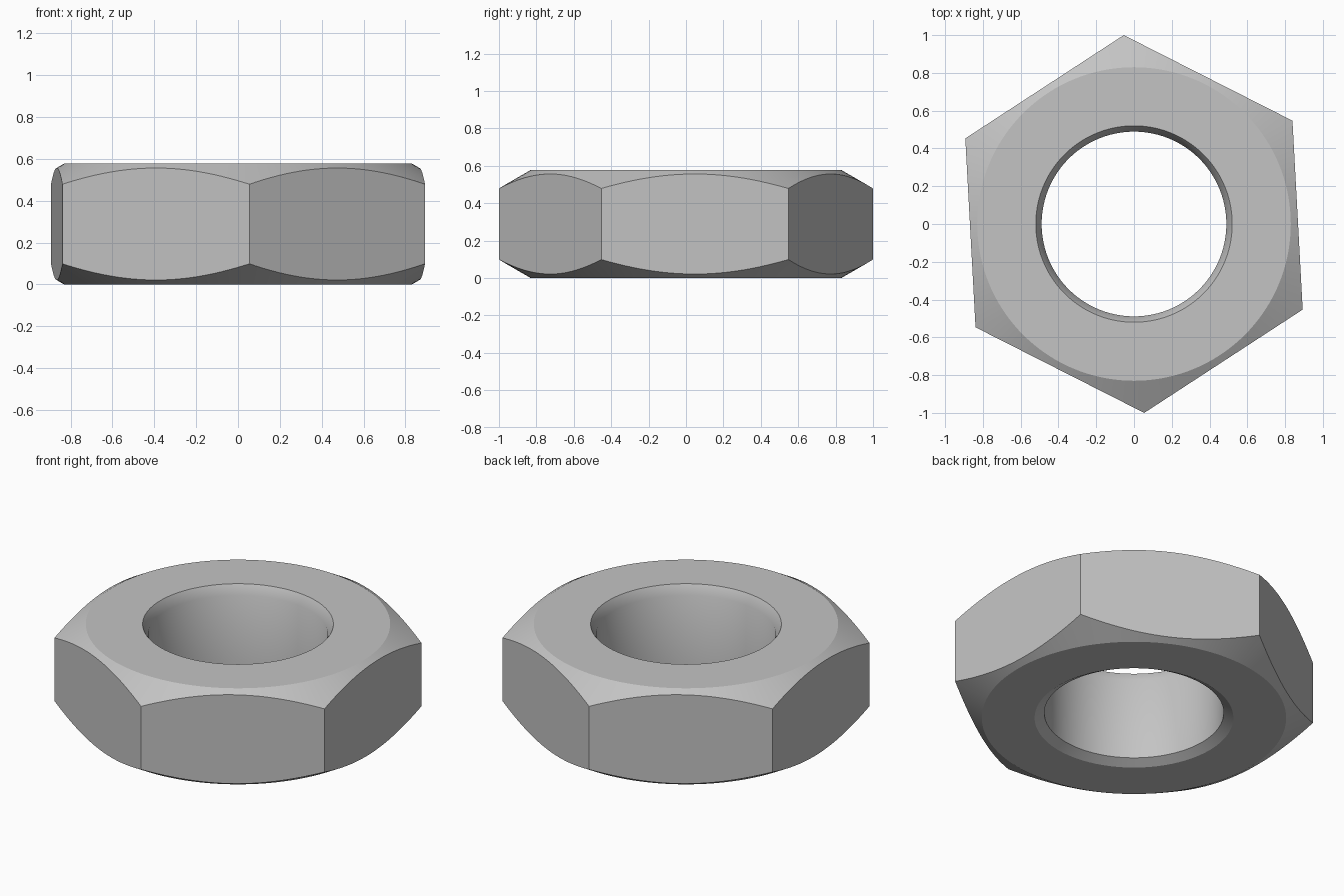
import bpy
import bmesh
from math import cos, sin, tan, pi, radians
from mathutils import Vector

cube = bpy.data.objects.get("Cube")
if cube:
    bpy.data.objects.remove(cube, do_unlink=True)

HEIGHT = 0.578
FLAT = 0.8673              # centre to each wrench flat
BORE = 0.489
FACE = 0.83                # radius of the flat top and bottom rings
OUTER = 1.1                # turned blank, wider than the hexagon
DROP = (OUTER - FACE) * tan(radians(30))
TURN = radians(63.1)       # direction of the first flat
SEGMENTS = 144

steel = bpy.data.materials.new("grey_steel")
steel.use_nodes = True
colour = (0.55, 0.55, 0.55, 1)
steel.diffuse_color = colour
steel.node_tree.nodes["Principled BSDF"].inputs["Base Color"].default_value = colour

# Turned blank: chamfered ring profile, steep lead-in on top, shallow below
profile = [
    (BORE, 0.031), (BORE + 0.053, 0), (FACE, 0), (OUTER, DROP),
    (OUTER, HEIGHT - DROP), (FACE, HEIGHT), (BORE + 0.031, HEIGHT),
    (BORE, HEIGHT - 0.056),
]
bm = bmesh.new()
ring = [bm.verts.new((r, 0, z)) for r, z in profile]
edges = [bm.edges.new((a, b)) for a, b in zip(ring, ring[1:] + ring[:1])]
bmesh.ops.spin(bm, geom=ring + edges, cent=(0, 0, 0), axis=(0, 0, 1),
               angle=2 * pi, steps=SEGMENTS)
bmesh.ops.remove_doubles(bm, verts=bm.verts[:], dist=1e-5)

# Slice the six wrench flats and cap each cut
for i in range(6):
    a = TURN + i * pi / 3
    normal = Vector((cos(a), sin(a), 0))
    cut = bmesh.ops.bisect_plane(
        bm, geom=bm.verts[:] + bm.edges[:] + bm.faces[:], dist=1e-6,
        plane_co=normal * FLAT, plane_no=normal, clear_outer=True)
    rim = [e for e in cut["geom_cut"]
           if isinstance(e, bmesh.types.BMEdge) and e.is_boundary]
    bmesh.ops.holes_fill(bm, edges=rim, sides=0)

bmesh.ops.recalc_face_normals(bm, faces=bm.faces[:])
mesh = bpy.data.meshes.new("hex_nut")
bm.to_mesh(mesh)
bm.free()
mesh.materials.append(steel)

nut = bpy.data.objects.new("hex_nut", mesh)
bpy.context.collection.objects.link(nut)
bpy.ops.object.select_all(action="DESELECT")
nut.select_set(True)
bpy.context.view_layer.objects.active = nut
bpy.ops.object.shade_smooth_by_angle(angle=radians(29.5))
